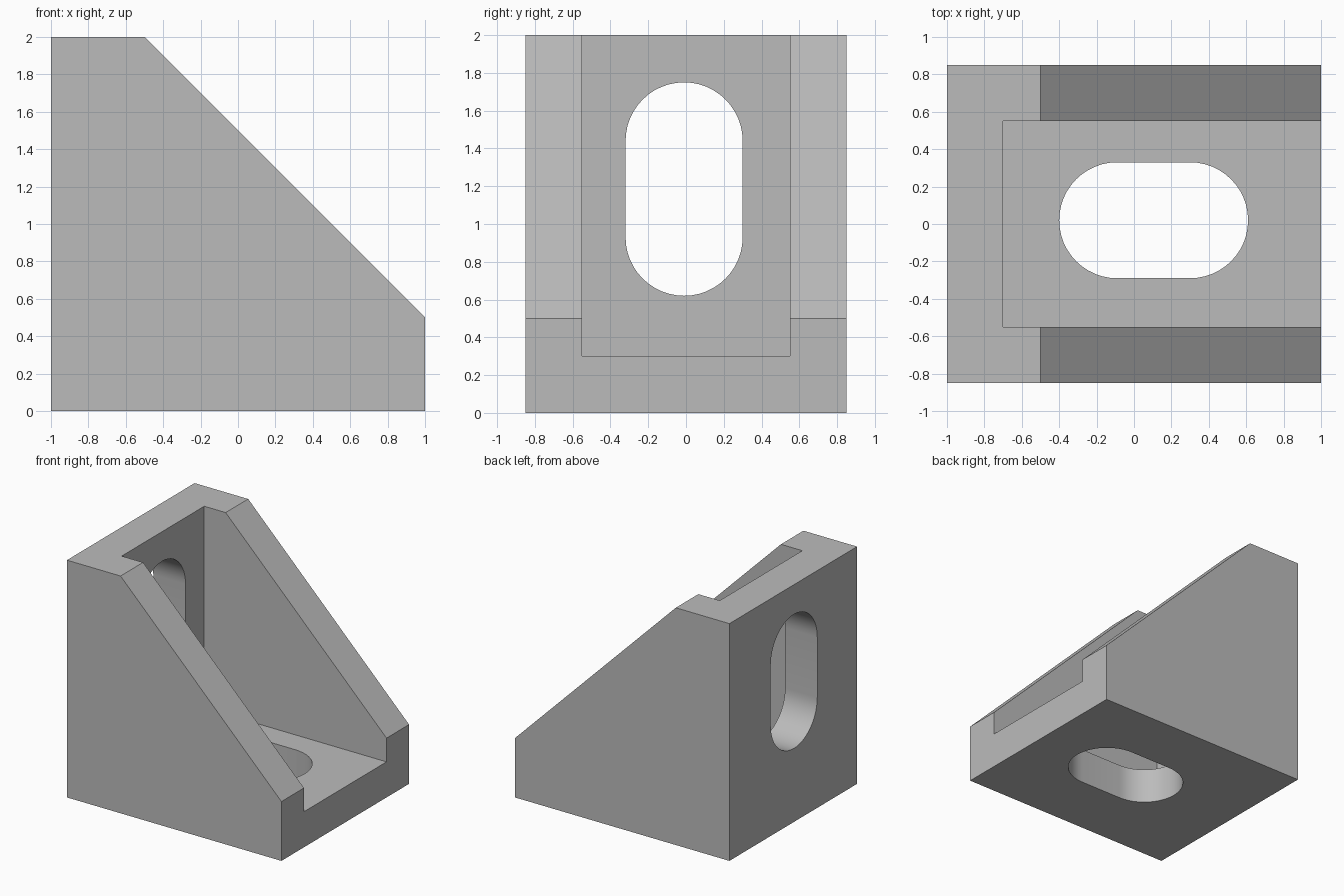
import bpy, bmesh, math
from mathutils import Vector

cube = bpy.data.objects.get("Cube")
if cube:
    bpy.data.objects.remove(cube, do_unlink=True)

grey = bpy.data.materials.new("light_grey")
grey.use_nodes = True
colour = (0.5, 0.5, 0.5, 1)
grey.diffuse_color = colour
grey.node_tree.nodes["Principled BSDF"].inputs["Base Color"].default_value = colour


def prism(name, outline, sweep):
    """Extrude a closed outline of 3D points along a sweep vector."""
    bm = bmesh.new()
    face = bm.faces.new([bm.verts.new(p) for p in outline])
    moved = bmesh.ops.extrude_face_region(bm, geom=[face])["geom"]
    bmesh.ops.translate(bm, vec=Vector(sweep),
                        verts=[v for v in moved if isinstance(v, bmesh.types.BMVert)])
    bmesh.ops.recalc_face_normals(bm, faces=bm.faces)
    mesh = bpy.data.meshes.new(name)
    bm.to_mesh(mesh)
    bm.free()
    mesh.materials.append(grey)
    obj = bpy.data.objects.new(name, mesh)
    bpy.context.collection.objects.link(obj)
    return obj


def slot(start, end, across, radius, steps=24):
    """Rounded slot outline: a half circle about each of two centres."""
    half = (end - start) / 2
    mid, along = (start + end) / 2, half.normalized()
    points = []
    for side in (1, -1):
        for i in range(steps + 1):
            a = math.pi * i / steps
            points.append(mid + side * (half + radius * (
                along * math.sin(a) + across * math.cos(a))))
    return points


# Solid bracket with the sloping cheeks
profile = [(-1, 0), (1, 0), (1, 0.5), (-0.5, 2), (-1, 2)]
bracket = prism("corner_bracket", [(x, -0.85, z) for x, z in profile], (0, 1.7, 0))

# Open channel between the cheeks
channel = [(-0.7, 0.3), (1.5, 0.3), (1.5, 2.5), (-0.7, 2.5)]
cutters = [prism("channel_cutter", [(x, -0.55, z) for x, z in channel], (0, 1.1, 0))]

# Rounded slots through the upright wall and the base
cutters.append(prism("wall_slot_cutter", slot(
    Vector((-1.2, -0.01, 0.93)), Vector((-1.2, -0.01, 1.44)), Vector((0, 1, 0)), 0.31),
    (0.8, 0, 0)))
cutters.append(prism("base_slot_cutter", slot(
    Vector((-0.09, 0.02, -0.2)), Vector((0.30, 0.02, -0.2)), Vector((0, 1, 0)), 0.31),
    (0, 0, 0.8)))

# Cut, then discard the cutters
bpy.ops.object.select_all(action='DESELECT')
bpy.context.view_layer.objects.active = bracket
bracket.select_set(True)
for cutter in cutters:
    cutter.hide_render = True
    mod = bracket.modifiers.new(cutter.name, 'BOOLEAN')
    mod.operation, mod.solver, mod.object = 'DIFFERENCE', 'EXACT', cutter
    bpy.ops.object.modifier_apply(modifier=mod.name)
    bpy.data.objects.remove(cutter, do_unlink=True)

bpy.ops.object.shade_smooth_by_angle(angle=math.radians(30))
